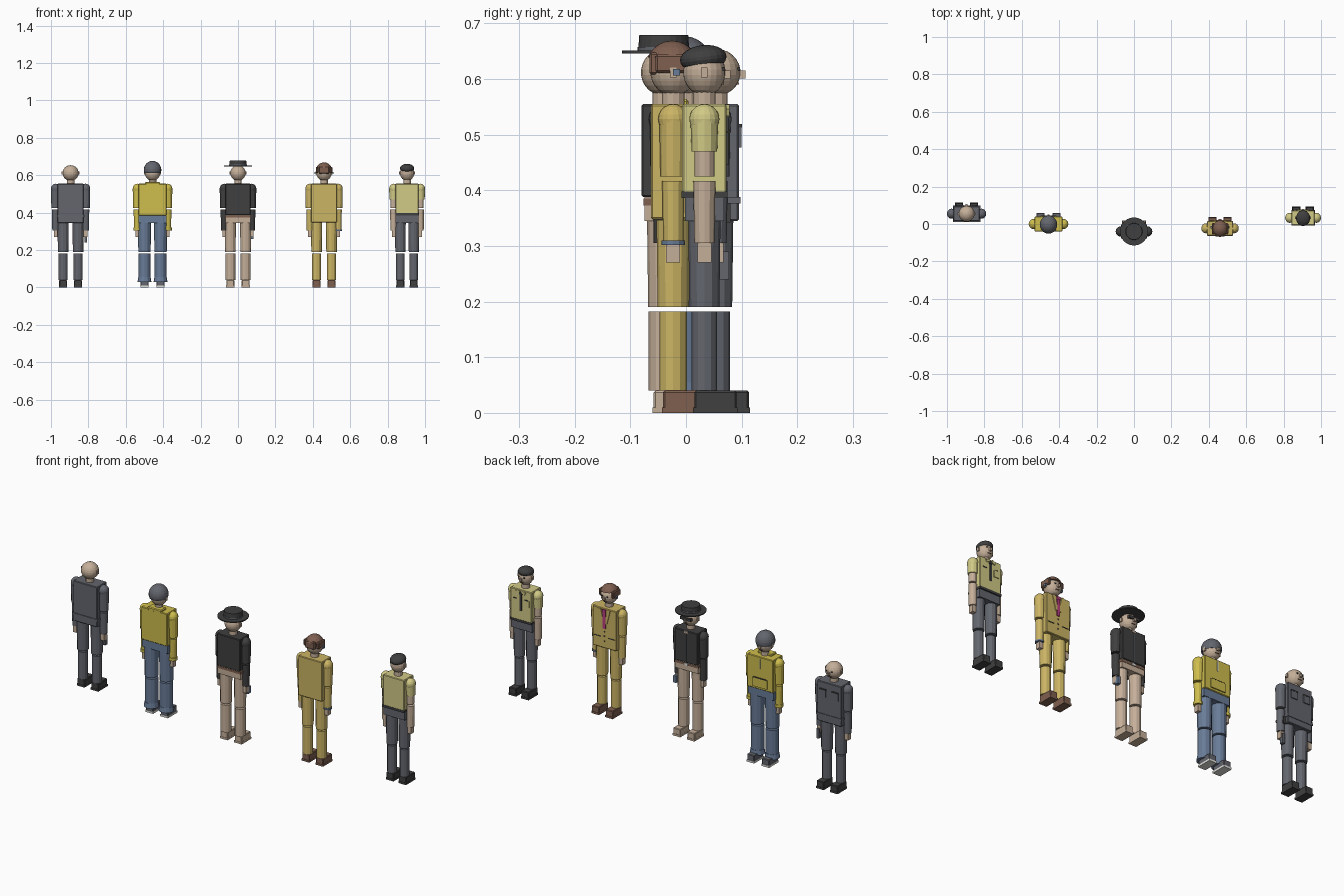
import bpy, bmesh, math
from mathutils import Matrix, Vector

if "Cube" in bpy.data.objects:
    bpy.data.objects.remove(bpy.data.objects["Cube"])


def material(name, *rgb):
    m = bpy.data.materials.new(name)
    m.use_nodes = True
    m.diffuse_color = (*rgb, 1)
    bsdf = m.node_tree.nodes["Principled BSDF"]
    bsdf.inputs["Base Color"].default_value = (*rgb, 1)
    bsdf.inputs["Roughness"].default_value = 0.8
    return m


skin = material("skin tan", 0.56, 0.43, 0.32)
slate = material("slate grey", 0.125, 0.133, 0.155)
black = material("soft black", 0.05, 0.05, 0.05)
yellow = material("bright yellow", 0.62, 0.51, 0.075)
gold = material("gold cloth", 0.60, 0.46, 0.13)
pale = material("pale yellow", 0.64, 0.59, 0.24)
denim = material("denim blue", 0.14, 0.20, 0.31)
brown = material("brown", 0.21, 0.115, 0.08)
pink = material("pink", 0.48, 0.05, 0.21)
white = material("off white", 0.75, 0.75, 0.72)

origin = Vector()   # standing point of the person being built
label = ""


def finish(bm, name, mat):
    bmesh.ops.recalc_face_normals(bm, faces=bm.faces)
    mesh = bpy.data.meshes.new(name)
    bm.to_mesh(mesh)
    bm.free()
    mesh.materials.append(mat)
    ob = bpy.data.objects.new(f"{label} {name}", mesh)
    ob.location = origin
    bpy.context.scene.collection.objects.link(ob)
    return ob


def box(name, mat, center, size, turn=0, bevel=0):
    bm = bmesh.new()
    place = Matrix.Translation(center) @ Matrix.Rotation(turn, 4, "Y") @ Matrix.Diagonal((*size, 1))
    bmesh.ops.create_cube(bm, size=1, matrix=place)
    if bevel:
        bmesh.ops.bevel(bm, geom=bm.edges[:], offset=bevel, segments=1, affect="EDGES")
    return finish(bm, name, mat)


def tube(name, mat, x, z0, z1, r0, r1=None, y=0, sides=12):
    bm = bmesh.new()
    bmesh.ops.create_cone(bm, cap_ends=True, segments=sides, radius1=r0, radius2=r1 or r0,
                          depth=z1 - z0, matrix=Matrix.Translation((x, y, (z0 + z1) / 2)))
    return finish(bm, name, mat)


def ball(name, mat, center, radii, cut=None, tilt=0, segs=20):
    # Ellipsoid, optionally sliced flat below a local height
    bm = bmesh.new()
    bmesh.ops.create_uvsphere(bm, u_segments=segs, v_segments=segs * 2 // 3, radius=1)
    if cut is not None:
        bmesh.ops.bisect_plane(bm, geom=bm.verts[:] + bm.edges[:] + bm.faces[:],
                               plane_co=(0, 0, cut), plane_no=(0, 0, -1), clear_outer=True)
        bmesh.ops.holes_fill(bm, edges=[e for e in bm.edges if e.is_boundary])
    bm.transform(Matrix.Translation(center) @ Matrix.Rotation(tilt, 4, "X")
                 @ Matrix.Diagonal((*radii, 1)))
    return finish(bm, name, mat)


def person(name, x, y, top, legs, shoes, forearm, half, shirt_z, arm_x, leg_x,
           leg_r=0.028, shin_r=0.025, head_r=0.041, sleeve_z=0.425, sole=None):
    global origin, label
    origin, label = Vector((x, y, 0)), name
    # Trunk
    box("torso", top, (0, 0, (shirt_z + 0.555) / 2), (2 * half, 0.08, 0.555 - shirt_z), bevel=0.003)
    if shirt_z > 0.36:
        box("hips", legs, (0, 0, (shirt_z + 0.345) / 2), (2 * half, 0.07, shirt_z - 0.345))
    # Head
    tube("neck", skin, 0, 0.55, 0.585, 0.02)
    ball("head", skin, (0, 0, 0.612), (head_r, head_r, 0.042))
    box("nose", skin, (0, head_r + 0.002, 0.608), (0.01, 0.014, 0.014))
    box("mouth", brown, (0, head_r - 0.006, 0.592), (0.018, 0.006, 0.003))
    for s, side in ((1, "left"), (-1, "right")):
        box(f"{side} ear", skin, (s * head_r, 0, 0.612), (0.01, 0.012, 0.018))
        box(f"{side} eye", black, (s * 0.014, head_r - 0.005, 0.618), (0.008, 0.008, 0.006))
        # Arm
        ax = s * arm_x
        ball(f"{side} shoulder", top, (ax, 0, 0.528), (0.025, 0.027, 0.027), segs=16)
        tube(f"{side} sleeve", top, ax, sleeve_z, 0.528, 0.023, 0.025)
        if sleeve_z > 0.43:
            tube(f"{side} elbow", skin, ax, 0.425, sleeve_z, 0.018)
        tube(f"{side} forearm", forearm, ax, 0.305, 0.417, 0.018, 0.02)
        box(f"{side} hand", skin, (ax, 0, 0.288), (0.02, 0.025, 0.036))
        # Leg
        lx = s * leg_x
        tube(f"{side} thigh", legs, lx, 0.19, 0.347, leg_r, leg_r + 0.002)
        tube(f"{side} shin", legs, lx, 0.04, 0.182, shin_r)
        box(f"{side} shoe", shoes, (lx, 0.02, 0.023), (0.042, 0.076, 0.034), bevel=0.003)
        box(f"{side} sole", sole or shoes, (lx, 0.02, 0.005), (0.044, 0.08, 0.01))


def plate(name, mat, x, z, w, h, turn=0, proud=0.003, back=False):
    # Thin panel on the chest, or on the back
    box(name, mat, (x, -0.04 if back else 0.04, z), (w, 2 * proud, h), turn)


# Guard: plain grey uniform, bald
person("guard", -0.895, 0.055, slate, slate, black, slate, 0.07, 0.345, 0.08, 0.04,
       head_r=0.043, shin_r=0.024)
box("belt", slate, (0, 0, 0.382), (0.146, 0.086, 0.012))
for s in (1, -1):
    plate("chest pocket", slate, s * 0.036, 0.495, 0.036, 0.036, proud=0.005)
    plate("pocket flap", black, s * 0.036, 0.516, 0.038, 0.006, proud=0.006)
box("belt pouch", black, (0.076, 0.01, 0.36), (0.014, 0.03, 0.035))
box("held radio", slate, (0.08, 0.012, 0.265), (0.014, 0.02, 0.05))

# Hooded jacket wearer: yellow top, wide jeans, knitted cap
person("jacket wearer", -0.457, 0.0, yellow, denim, slate, yellow, 0.075, 0.385, 0.081, 0.043,
       leg_r=0.033, shin_r=0.032, sole=white)
ball("cap", slate, (0, -0.003, 0.628), (0.047, 0.049, 0.049), cut=-0.35)
box("collar", yellow, (0, -0.018, 0.555), (0.08, 0.045, 0.018), bevel=0.004)
plate("belly pocket", yellow, 0, 0.42, 0.085, 0.045, proud=0.006)
plate("pocket seam", black, 0, 0.444, 0.075, 0.003, proud=0.0065)
plate("zip", white, 0, 0.52, 0.004, 0.05)
for s in (1, -1):
    tube("trouser cuff", denim, s * 0.043, 0.03, 0.055, 0.037, 0.033)
    tube("wrist cuff", yellow, s * 0.081, 0.305, 0.32, 0.022)

# Hat wearer: black jacket, tan trousers, sunglasses
person("hat wearer", 0.0, -0.04, black, skin, skin, black, 0.067, 0.388, 0.073, 0.041,
       shin_r=0.027)
tube("hat brim", black, 0, 0.646, 0.651, 0.075, sides=24)
tube("hat crown", black, 0, 0.651, 0.679, 0.046, 0.044, sides=24)
tube("hat band", slate, 0, 0.651, 0.658, 0.0475, sides=24)
box("sunglasses", black, (0, 0.038, 0.618), (0.06, 0.014, 0.014))
plate("jacket opening", slate, 0, 0.47, 0.004, 0.165)
plate("shirt front", skin, 0, 0.548, 0.02, 0.012)
box("belt", brown, (0, 0, 0.379), (0.137, 0.073, 0.012))
box("buckle", white, (0, 0.036, 0.379), (0.016, 0.008, 0.012))
box("held phone", denim, (0.075, 0.016, 0.277), (0.016, 0.022, 0.036))

# Suit wearer: gold suit, pink tie, brown hair
person("suit wearer", 0.46, -0.023, gold, gold, brown, gold, 0.069, 0.348, 0.075, 0.04)
ball("hair", brown, (0, -0.002, 0.622), (0.044, 0.047, 0.047), cut=0.35)
box("back hair", brown, (0, -0.032, 0.628), (0.056, 0.022, 0.04), bevel=0.004)
for s in (1, -1):
    box("side hair", brown, (s * 0.037, -0.002, 0.628), (0.014, 0.06, 0.034), bevel=0.004)
    plate("lapel", gold, s * 0.018, 0.515, 0.015, 0.078, s * 0.25, proud=0.004)
    plate("hip pocket", black, s * 0.042, 0.405, 0.036, 0.003)
    box("earpiece", denim, (s * 0.047, 0.006, 0.612), (0.008, 0.012, 0.012))
plate("tie", pink, 0, 0.496, 0.016, 0.09, proud=0.0045)
plate("tie knot", pink, 0, 0.543, 0.02, 0.016, proud=0.006)
for z in (0.435, 0.41, 0.385):
    plate("button", brown, 0, z, 0.006, 0.006)
tube("watch strap", denim, 0.075, 0.302, 0.31, 0.021)

# Office worker: short pale sleeves, black tie, soft cap
person("office worker", 0.904, 0.033, pale, slate, black, skin, 0.061, 0.395, 0.071, 0.036,
       leg_r=0.027, shin_r=0.023, head_r=0.038, sleeve_z=0.47)
ball("beret", black, (0, -0.002, 0.637), (0.038, 0.042, 0.024), cut=-0.65, tilt=0.12)
box("belt", black, (0, 0, 0.392), (0.125, 0.083, 0.012))
plate("tie", black, 0, 0.488, 0.012, 0.085)
plate("tie knot", black, 0, 0.538, 0.016, 0.014, proud=0.005)
for s in (1, -1):
    plate("collar", pale, s * 0.016, 0.544, 0.022, 0.014, s * 0.4, proud=0.005)
plate("shirt pocket", pale, -0.034, 0.49, 0.03, 0.034, proud=0.004)
plate("pen", black, -0.034, 0.508, 0.012, 0.004, proud=0.005)
plate("badge", black, 0.034, 0.505, 0.02, 0.004)
